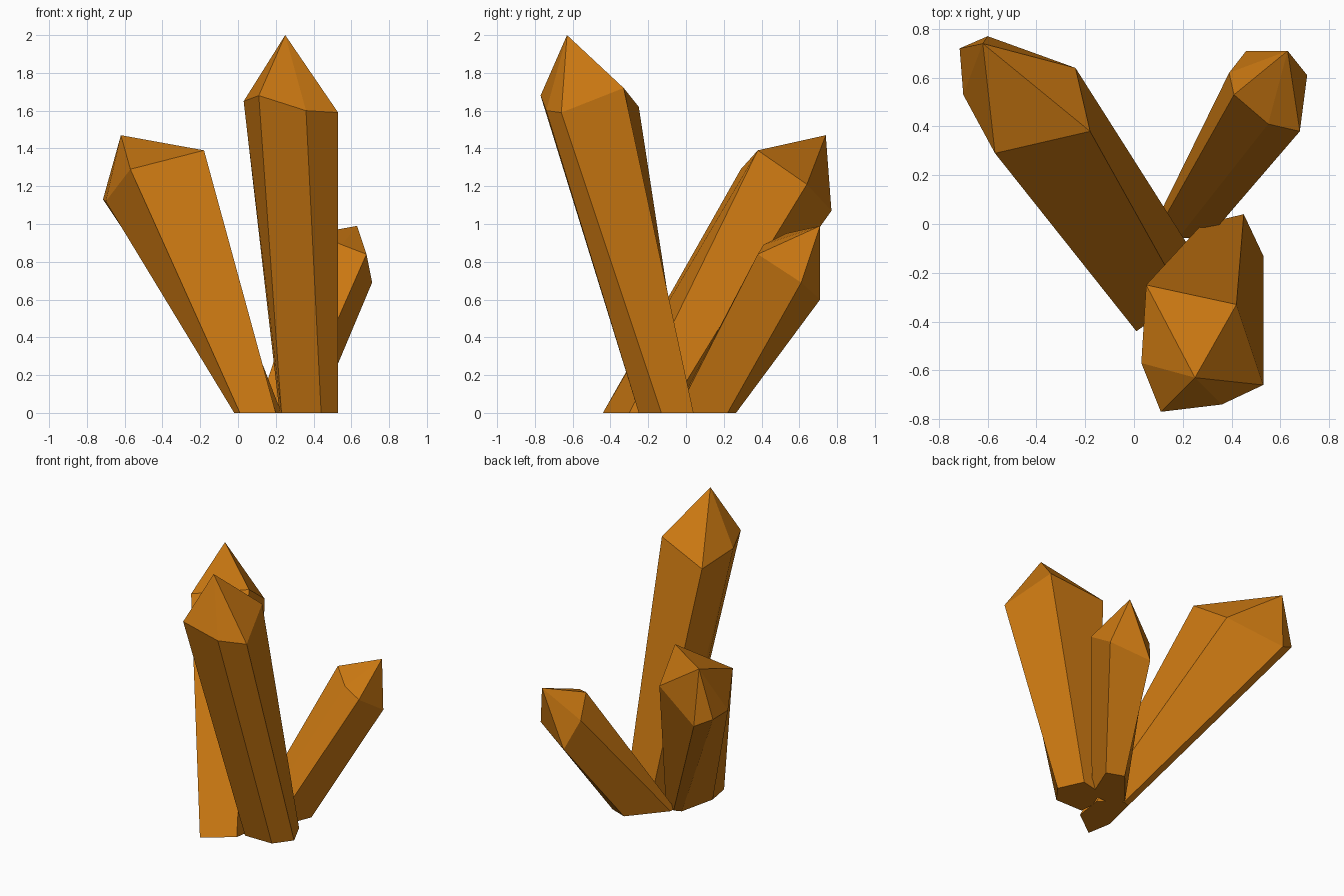
import bpy
import bmesh

if "Cube" in bpy.data.objects:
    bpy.data.objects.remove(bpy.data.objects["Cube"])

amber = bpy.data.materials.new("amber")
amber.diffuse_color = (0.6, 0.19, 0.006, 1.0)
amber.use_nodes = True
amber.node_tree.nodes["Principled BSDF"].inputs["Base Color"].default_value = amber.diffuse_color


def crystal(name, base, shoulder, tip):
    """Six-sided leaning prism cut off at the ground, with a pointed cap."""
    bm = bmesh.new()
    low = [bm.verts.new((x, y, 0)) for x, y in base]
    high = [bm.verts.new(p) for p in shoulder]
    top = bm.verts.new(tip)
    n = len(low)
    for i in range(n):
        j = (i + 1) % n
        bm.faces.new((low[i], low[j], high[j], high[i]))
        bm.faces.new((high[i], high[j], top))
    bm.faces.new(low[::-1])
    bmesh.ops.recalc_face_normals(bm, faces=bm.faces)
    mesh = bpy.data.meshes.new(name)
    bm.to_mesh(mesh)
    bm.free()
    mesh.materials.append(amber)
    obj = bpy.data.objects.new(name, mesh)
    bpy.context.collection.objects.link(obj)


# Tall crystal leaning to the front
crystal("tall_crystal",
        [(.28, .0), (.45, .04), (.53, -.13), (.44, -.25), (.23, -.25), (.22, -.15)],
        [(.05, -.25, 1.62), (.42, -.33, 1.72), (.53, -.66, 1.59),
         (.36, -.74, 1.60), (.11, -.77, 1.68), (.03, -.57, 1.65)],
        (.25, -.63, 2.0))

# Wide crystal leaning to the back left
crystal("wide_crystal",
        [(.01, -.44), (.20, -.30), (.23, -.10), (.09, .01), (.04, -.01), (-.02, -.27)],
        [(-.57, .29, 1.29), (-.18, .38, 1.39), (-.24, .64, 1.21),
         (-.60, .77, 1.07), (-.715, .72, 1.13), (-.70, .53, 1.12)],
        (-.62, .74, 1.47))

# Short crystal leaning to the back right
crystal("short_crystal",
        [(.31, -.05), (.42, .22), (.30, .265), (.10, .03), (.10, -.02), (.18, -.06)],
        [(.68, .38, .84), (.71, .61, .69), (.46, .71, .60),
         (.39, .62, .79), (.41, .53, .95), (.55, .41, .89)],
        (.63, .71, .99))
